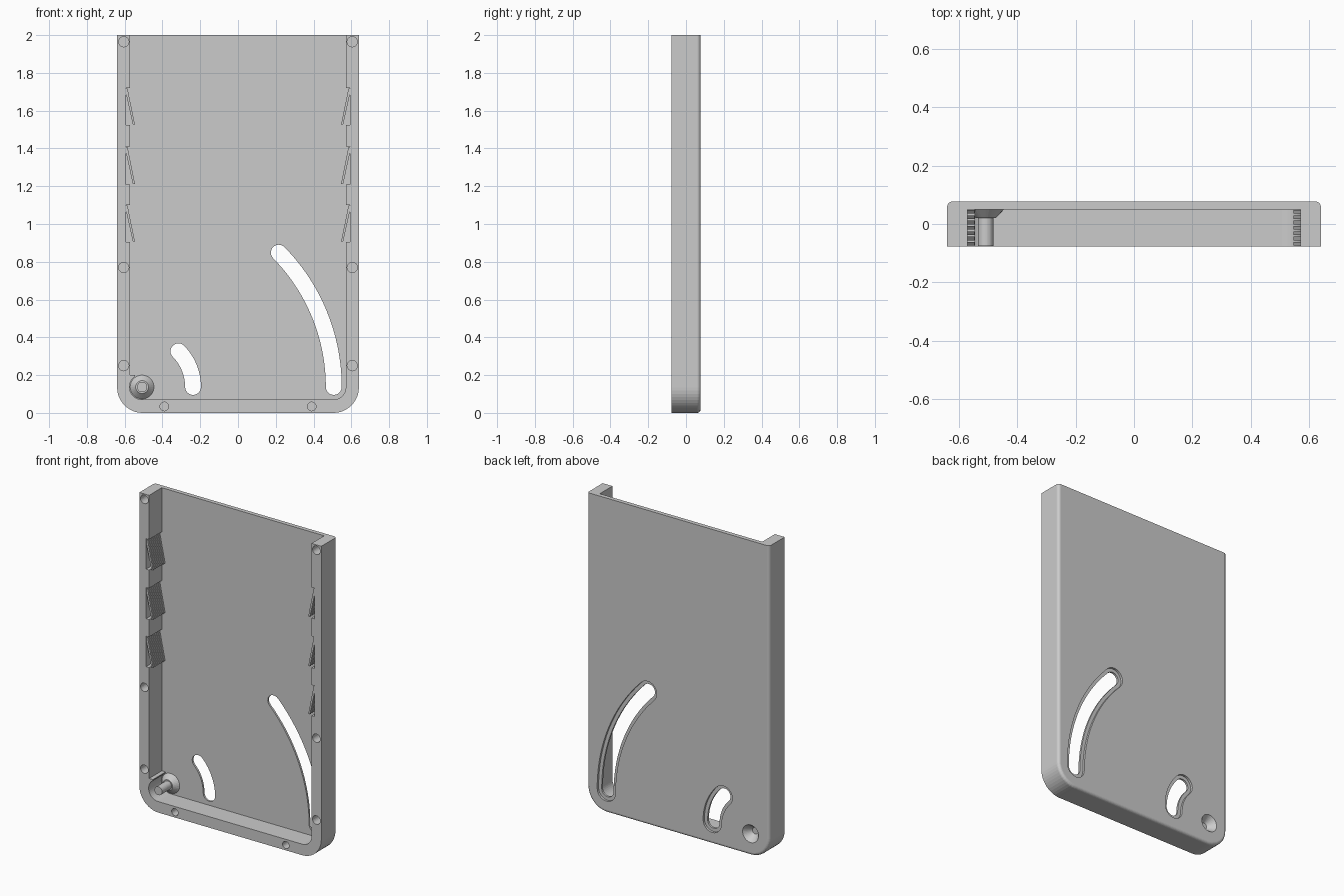
import bpy, bmesh
from math import sin, cos, radians, pi

if "Cube" in bpy.data.objects:
    bpy.data.objects.remove(bpy.data.objects["Cube"])

FRONT, BACK, FLOOR = -0.077, 0.077, 0.05
PIVOT = (-0.508, 0.137)
POCKETS = [(1.525, 1.72), (1.21, 1.41), (0.905, 1.1)]


def arc(c, r, a0, a1, n):
    return [(c[0] + r * cos(radians(a0 + (a1 - a0) * i / n)),
             c[1] + r * sin(radians(a0 + (a1 - a0) * i / n))) for i in range(n + 1)]


def add_loft(bm, rings):
    """Solid through a stack of (xz outline, y) rings."""
    loops = [[bm.verts.new((x, y, z)) for x, z in pts] for pts, y in rings]
    n = len(loops[0])
    for a, b in zip(loops, loops[1:]):
        for i in range(n):
            j = (i + 1) % n
            bm.faces.new((a[i], a[j], b[j], b[i]))
    bm.faces.new(loops[0])
    bm.faces.new(loops[-1])


def finish(name, bm):
    bmesh.ops.recalc_face_normals(bm, faces=bm.faces)
    me = bpy.data.meshes.new(name)
    bm.to_mesh(me)
    bm.free()
    ob = bpy.data.objects.new(name, me)
    bpy.context.collection.objects.link(ob)
    return ob


def loft(name, rings):
    bm = bmesh.new()
    add_loft(bm, rings)
    return finish(name, bm)


def circle(c, r, n=32):
    return arc(c, r, 0, 360, n)[:-1]


def combine(target, tool, op='DIFFERENCE'):
    mod = target.modifiers.new(op, 'BOOLEAN')
    mod.operation, mod.solver, mod.object = op, 'EXACT', tool
    bpy.context.view_layer.objects.active = target
    bpy.ops.object.modifier_apply(modifier=mod.name)
    bpy.data.objects.remove(tool)


# Outer shell with rounded lower corners and softened back edge
def outline(d):
    x, r = 0.64 - d, 0.135 - d
    return ([(-x, 2.0)] + arc((-0.505, 0.135), r, 180, 270, 12)
            + arc((0.505, 0.135), r, 270, 360, 12) + [(x, 2.0)])


R = 0.018
rings = [(outline(0), FRONT)]
for i in range(6):
    a = pi / 2 * i / 5
    rings.append((outline(R * (1 - cos(a))), BACK - R + R * sin(a)))
shell = loft("case_shell", rings)

# Inner cavity, including the spring pockets in both side walls
WALL, DEEP = 0.571, 0.592
side = [(WALL, 2.1)]
for lo, hi in POCKETS:
    side += [(WALL, hi), (DEEP, hi), (DEEP, lo), (WALL, lo)]
cavity = (side + arc((0.506, 0.135), 0.065, 0, -90, 10)
          + arc(PIVOT, 0.067, 270, 123, 16) + [(-0.545, 0.2), (-WALL, 0.2)]
          + [(-x, z) for x, z in reversed(side)])
combine(shell, loft("cavity_cutter", [(cavity, -0.2), (cavity, FLOOR)]))


# Curved slots around the pivot, with a wider recess on the back
def slot(r, hw):
    a1 = 44.5
    end = (PIVOT[0] + r * cos(radians(a1)), PIVOT[1] + r * sin(radians(a1)))
    start = (PIVOT[0] + r, PIVOT[1])
    return (arc(PIVOT, r + hw, 0, a1, 24) + arc(end, hw, a1, a1 + 180, 12)[1:-1]
            + arc(PIVOT, r - hw, a1, 0, 24) + arc(start, hw, 180, 360, 12)[1:-1])


for r in (1.015, 0.27):
    for hw, y0 in ((0.042, 0.0), (0.064, 0.063)):
        pts = slot(r, hw)
        combine(shell, loft("slot_cutter", [(pts, y0), (pts, 0.2)]))

# Blind screw holes in the rim
holes = [(s * 0.605, z, 0.027) for s in (-1, 1) for z in (1.965, 0.77, 0.25)]
holes += [(s * 0.39, 0.034, 0.023) for s in (-1, 1)]
for x, z, r in holes:
    pts = circle((x, z), r, 24)
    combine(shell, loft("hole_cutter", [(pts, -0.2), (pts, 0.03)]))

# Pivot post with flared base, countersunk from the back
post = [(circle(PIVOT, r), y) for r, y in
        ((0.027, -0.075), (0.027, 0.02), (0.034, 0.02), (0.063, FLOOR), (0.063, 0.06))]
combine(shell, loft("pivot_post", post), 'UNION')
sink = [(circle(PIVOT, r), y) for r, y in ((0.02, 0.03), (0.056, BACK), (0.06, 0.082))]
combine(shell, loft("countersink_cutter", sink))

# Combs of thin slanted spring fins in the pockets
for s, name in ((-1, "left_spring_fins"), (1, "right_spring_fins")):
    bm = bmesh.new()
    for lo, hi in POCKETS:
        fin = [(s * 0.593, hi - 0.03), (s * 0.593, hi - 0.002), (s * 0.585, hi - 0.002),
               (s * 0.546, lo + 0.003), (s * 0.557, lo + 0.003)]
        for k in range(7):
            y = -0.074 + k * 0.0182
            add_loft(bm, [(fin, y), (fin, y + 0.0125)])
    finish(name, bm)
